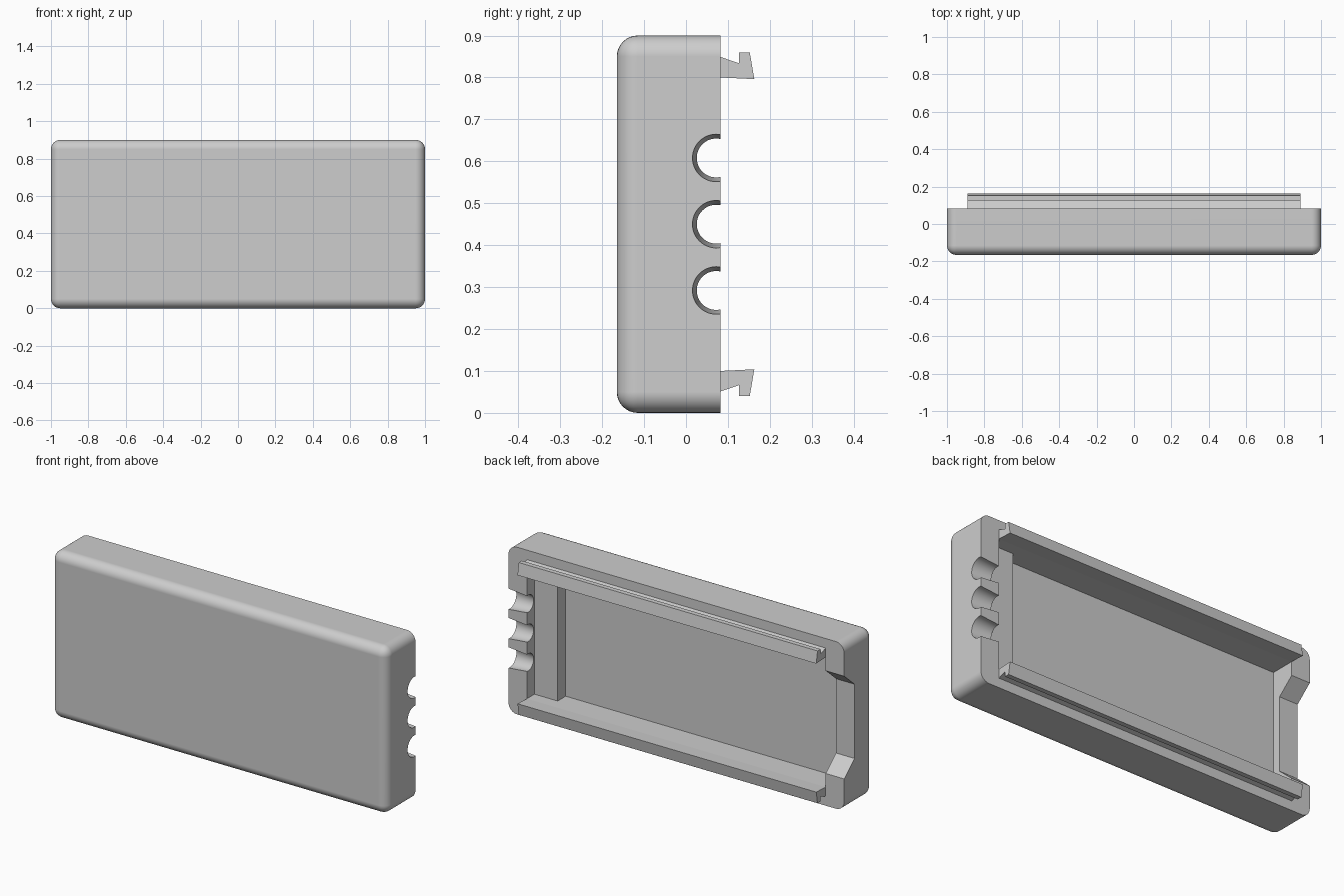
import bpy, bmesh, math
from mathutils import Matrix

cube = bpy.data.objects.get("Cube")
if cube:
    bpy.data.objects.remove(cube, do_unlink=True)

COLOUR = (0.61, 0.61, 0.61, 1)
gray = bpy.data.materials.new("light gray plastic")
gray.use_nodes = True
gray.diffuse_color = COLOUR
gray.node_tree.nodes["Principled BSDF"].inputs["Base Color"].default_value = COLOUR

FRONT, BACK, HEIGHT = -0.165, 0.082, 0.9
MID = HEIGHT / 2
INNER_X = 0.89      # half length of the cavity
WALL = 0.10         # thickness of top and bottom walls


def finish(name, bm):
    bmesh.ops.recalc_face_normals(bm, faces=bm.faces)
    mesh = bpy.data.meshes.new(name)
    bm.to_mesh(mesh)
    bm.free()
    mesh.materials.append(gray)
    obj = bpy.data.objects.new(name, mesh)
    bpy.context.collection.objects.link(obj)
    return obj


def box_mesh(x0, x1, y0, y1, z0, z1):
    bm = bmesh.new()
    bmesh.ops.create_cube(bm, size=1)
    bmesh.ops.scale(bm, vec=(x1 - x0, y1 - y0, z1 - z0), verts=bm.verts)
    bmesh.ops.translate(bm, vec=((x0 + x1) / 2, (y0 + y1) / 2, (z0 + z1) / 2), verts=bm.verts)
    return bm


def extrude_x(name, profile, x0, x1):
    """Sweep a (y, z) outline along x."""
    bm = bmesh.new()
    face = bm.faces.new([bm.verts.new((x0, y, z)) for y, z in profile])
    new = bmesh.ops.extrude_face_region(bm, geom=[face])["geom"]
    moved = [v for v in new if isinstance(v, bmesh.types.BMVert)]
    bmesh.ops.translate(bm, vec=(x1 - x0, 0, 0), verts=moved)
    return finish(name, bm)


def cut(target, cutter):
    cutter.hide_render = True
    mod = target.modifiers.new("cut", "BOOLEAN")
    mod.operation = "DIFFERENCE"
    mod.solver = "EXACT"
    mod.object = cutter
    bpy.context.view_layer.objects.active = target
    bpy.ops.object.modifier_apply(modifier=mod.name)
    bpy.data.objects.remove(cutter, do_unlink=True)


# Shell: rounded everywhere except around the open back
bm = box_mesh(-1, 1, FRONT, BACK, 0, HEIGHT)
edges = [e for e in bm.edges if not all(v.co.y > 0 for v in e.verts)]
bmesh.ops.bevel(bm, geom=edges, offset=0.05, segments=8, profile=0.5, affect="EDGES")
shell = finish("case_shell", bm)

# Cavity: deep floor with a raised shelf at the cable end
shelf_x, shelf_y, floor_y = 0.752, 0.018, -0.05
cavity = finish("cavity_cutter", box_mesh(-INNER_X, INNER_X, floor_y, BACK + 0.1, WALL, HEIGHT - WALL))
shelf = finish("shelf_cutter", box_mesh(shelf_x, 1, -0.3, shelf_y, 0, HEIGHT))
cut(cavity, shelf)
cut(shell, cavity)

# Chamfered wide opening in the -x end wall
notch = [(BACK + 0.02, MID - 0.294), (BACK - 0.088, MID - 0.2),
         (BACK - 0.088, MID + 0.2), (BACK + 0.02, MID + 0.294)]
cut(shell, extrude_x("opening_cutter", notch, -1.1, -0.85))

# Three tapered cable holes in the +x end wall
for dz in (-0.158, 0, 0.158):
    bm = bmesh.new()
    bmesh.ops.create_cone(bm, cap_ends=True, segments=48, radius1=0.0445,
                          radius2=0.0585, depth=0.15)
    turn = Matrix.Rotation(math.pi / 2, 4, "Y")
    bmesh.ops.transform(bm, matrix=Matrix.Translation((0.945, 0.072, MID + dz)) @ turn, verts=bm.verts)
    cut(shell, finish("cable_cutter", bm))

# Hooked snap rails, mirrored about the middle height
hook = [(BACK, 0.35), (0.163, 0.346), (0.152, 0.41), (0.126, 0.41), (0.126, 0.384), (BACK, 0.399)]
for name, side in (("top_snap_rail", 1), ("bottom_snap_rail", -1)):
    extrude_x(name, [(y, MID + side * z) for y, z in hook], -INNER_X, INNER_X)

# Smooth rounding, crisp edges, even shading on the large flat faces
bpy.ops.object.select_all(action="DESELECT")
shell.select_set(True)
bpy.context.view_layer.objects.active = shell
bpy.ops.object.shade_smooth_by_angle(angle=math.radians(30))
normals = shell.modifiers.new("even_normals", "WEIGHTED_NORMAL")
normals.keep_sharp = True
